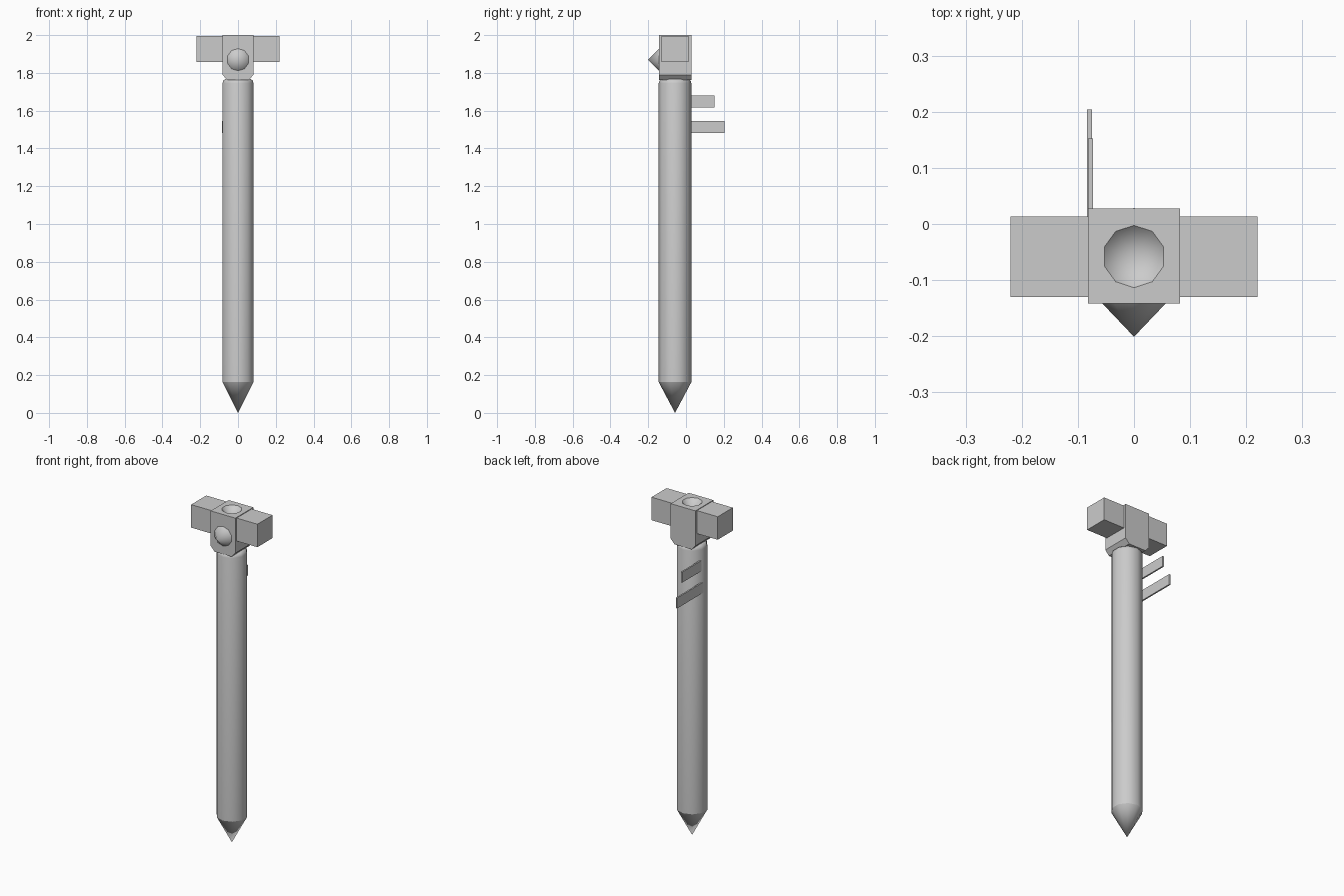
import bpy, bmesh, math
from mathutils import Matrix

if "Cube" in bpy.data.objects:
    bpy.data.objects.remove(bpy.data.objects["Cube"])

CY = -0.058   # shaft axis in y
SIDES = 10


def finish(name, bm, smooth=None):
    bmesh.ops.recalc_face_normals(bm, faces=bm.faces)
    me = bpy.data.meshes.new(name)
    bm.to_mesh(me)
    bm.free()
    ob = bpy.data.objects.new(name, me)
    bpy.context.collection.objects.link(ob)
    if smooth:
        bpy.ops.object.select_all(action='DESELECT')
        ob.select_set(True)
        bpy.context.view_layer.objects.active = ob
        bpy.ops.object.shade_smooth_by_angle(angle=math.radians(smooth))
    return ob


def lathe(name, profile, matrix, smooth=50, cap_ends=True):
    """Stack of ten-sided rings (radius, height); radius 0 makes a point."""
    bm = bmesh.new()
    rings = []
    for r, z in profile:
        if r == 0:
            rings.append([bm.verts.new((0, 0, z))] * SIDES)
        else:
            rings.append([bm.verts.new((r * math.sin(2 * math.pi * i / SIDES),
                                        r * math.cos(2 * math.pi * i / SIDES), z))
                          for i in range(SIDES)])
    for a, b in zip(rings, rings[1:]):
        for i in range(SIDES):
            j = (i + 1) % SIDES
            bm.faces.new(list(dict.fromkeys((a[i], a[j], b[j], b[i]))))
    for ring, (r, z) in ((rings[0], profile[0]), (rings[-1], profile[-1])):
        if r and cap_ends:
            bm.faces.new(ring)
    bm.transform(matrix)
    return finish(name, bm, smooth)


def box(name, x, y, z):
    bm = bmesh.new()
    bmesh.ops.create_cube(bm, size=1)
    for v in bm.verts:
        v.co = [lo if c < 0 else hi for c, (lo, hi) in zip(v.co, (x, y, z))]
    return finish(name, bm)


axis = Matrix.Translation((0, CY, 0))

# Shaft with rounded shoulder, and pointed tip
lathe("shaft", [(0.0865, 0.163), (0.0865, 1.745), (0.082, 1.76), (0.07, 1.768)], axis)
lathe("shaft_tip", [(0, 0), (0.0865, 0.163)], axis, cap_ends=False)

# Head block with chamfered lower corners
bm = bmesh.new()
outline = [(-0.057, 1.762), (0.057, 1.762), (0.082, 1.79),
           (0.082, 2.0), (-0.082, 2.0), (-0.082, 1.79)]
face = bm.faces.new([bm.verts.new((x, -0.142, z)) for x, z in outline])
ext = bmesh.ops.extrude_face_region(bm, geom=[face])
bmesh.ops.translate(bm, vec=(0, 0.17, 0),
                    verts=[g for g in ext["geom"] if isinstance(g, bmesh.types.BMVert)])
head = finish("head_block", bm)

# Conical socket sunk into the top of the head
cutter = lathe("socket_cutter", [(0, 1.94), (0.0555, 2.0), (0.0555, 2.05)], axis, smooth=50)
mod = head.modifiers.new("socket", 'BOOLEAN')
mod.operation = 'DIFFERENCE'
mod.object = cutter
mod.solver = 'EXACT'
bpy.ops.object.select_all(action='DESELECT')
head.select_set(True)
bpy.context.view_layer.objects.active = head
bpy.ops.object.modifier_apply(modifier=mod.name)
bpy.data.objects.remove(cutter)
bpy.ops.object.shade_smooth_by_angle(angle=math.radians(40))

# Hammer arms either side of the head
for side, name in ((-1, "left_arm"), (1, "right_arm")):
    box(name, sorted((side * 0.08, side * 0.22)), (-0.13, 0.013), (1.858, 1.996))

# Pointed stud on the front of the head
lathe("front_stud", [(0.06, 0), (0, 0.06)],
      Matrix.Translation((0, -0.141, 1.87)) @ Matrix.Rotation(math.pi / 2, 4, 'X'))

# Two thin key teeth along the left side
box("upper_tooth", (-0.082, -0.073), (-0.045, 0.152), (1.617, 1.68))
box("lower_tooth", (-0.084, -0.075), (-0.045, 0.204), (1.482, 1.545))
